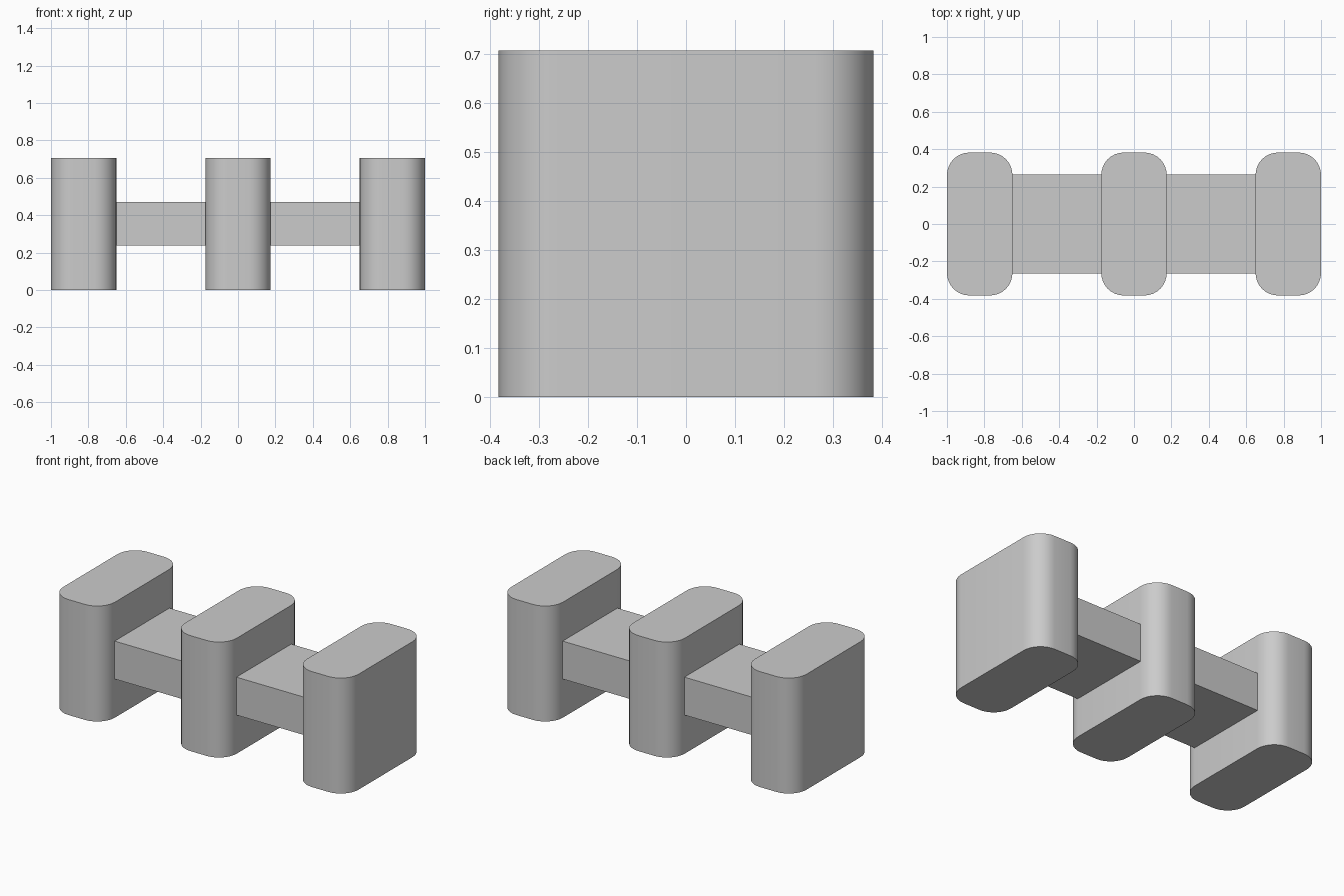
import bpy
import bmesh
from math import radians

if "Cube" in bpy.data.objects:
    bpy.data.objects.remove(bpy.data.objects["Cube"], do_unlink=True)

# One plain grey for every part
grey = bpy.data.materials.new("plain grey")
grey.use_nodes = True
colour = (0.6, 0.6, 0.6, 1)
grey.diffuse_color = colour
grey.node_tree.nodes["Principled BSDF"].inputs["Base Color"].default_value = colour

HEIGHT = 0.707
POST_WIDTH, POST_DEPTH, RADIUS = 0.35, 0.764, 0.12
SPACING = 1 - POST_WIDTH / 2


def block(name, size, x, radius=0):
    """Box centred at x and mid height, with optionally rounded upright edges."""
    bm = bmesh.new()
    bmesh.ops.create_cube(bm, size=1)
    bmesh.ops.scale(bm, vec=size, verts=bm.verts)
    if radius:
        upright = [e for e in bm.edges
                   if abs(e.verts[0].co.z - e.verts[1].co.z) > size[2] / 2]
        bmesh.ops.bevel(bm, geom=upright, offset=radius, segments=8,
                        profile=0.5, affect='EDGES')
    mesh = bpy.data.meshes.new(name)
    bm.to_mesh(mesh)
    bm.free()
    mesh.materials.append(grey)
    obj = bpy.data.objects.new(name, mesh)
    obj.location = (x, 0, HEIGHT / 2)
    bpy.context.collection.objects.link(obj)
    if radius:
        bpy.ops.object.select_all(action='DESELECT')
        obj.select_set(True)
        bpy.context.view_layer.objects.active = obj
        bpy.ops.object.shade_smooth_by_angle(angle=radians(30))


# Three rounded upright posts
for name, side in (("right_post", -1), ("middle_post", 0), ("left_post", 1)):
    block(name, (POST_WIDTH, POST_DEPTH, HEIGHT), side * SPACING, RADIUS)

# Flat beams filling the gaps between the posts
for name, side in (("right_beam", -1), ("left_beam", 1)):
    block(name, (SPACING - POST_WIDTH, 0.53, 0.232), side * SPACING / 2)
